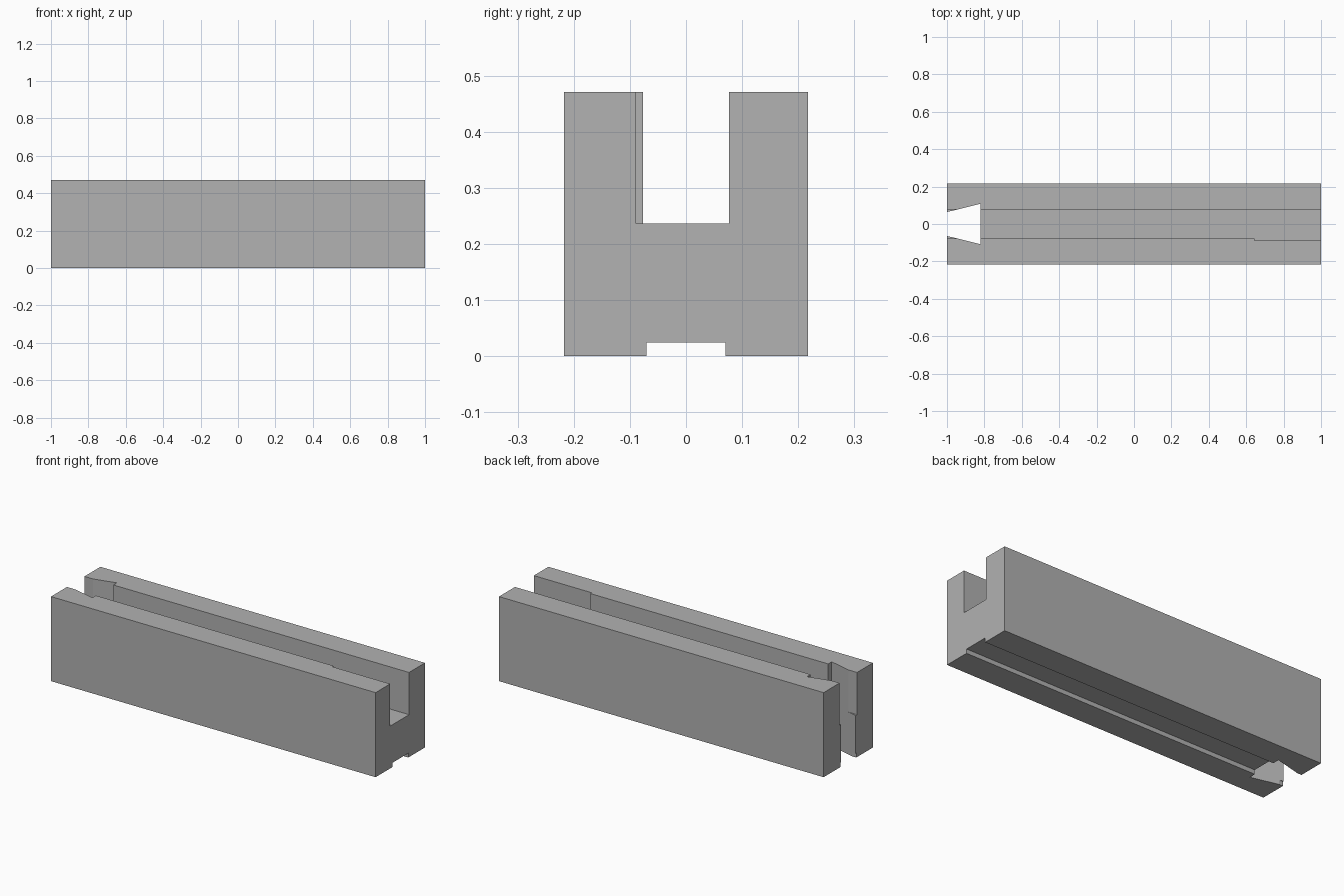
import bpy
import bmesh
from mathutils import Vector

if "Cube" in bpy.data.objects:
    bpy.data.objects.remove(bpy.data.objects["Cube"], do_unlink=True)

HALF_WIDTH, HEIGHT = 0.217, 0.471
SLOT, SLOT_FLOOR = 0.077, 0.236
GROOVE, GROOVE_TOP = 0.07, 0.024


def prism(name, points, sweep):
    """Solid made by sweeping a flat outline along a vector."""
    bm = bmesh.new()
    face = bm.faces.new([bm.verts.new(p) for p in points])
    swept = bmesh.ops.extrude_face_region(bm, geom=[face])["geom"]
    verts = [v for v in swept if isinstance(v, bmesh.types.BMVert)]
    bmesh.ops.translate(bm, verts=verts, vec=Vector(sweep))
    bmesh.ops.recalc_face_normals(bm, faces=bm.faces)
    mesh = bpy.data.meshes.new(name)
    bm.to_mesh(mesh)
    bm.free()
    obj = bpy.data.objects.new(name, mesh)
    bpy.context.collection.objects.link(obj)
    return obj


def cut(target, cutter):
    """Subtract the cutter, then discard it."""
    cutter.hide_render = True
    mod = target.modifiers.new(cutter.name, "BOOLEAN")
    mod.operation, mod.solver, mod.object = "DIFFERENCE", "EXACT", cutter
    bpy.context.view_layer.objects.active = target
    bpy.ops.object.modifier_apply(modifier=mod.name)
    bpy.data.objects.remove(cutter, do_unlink=True)


# Rail body: half section with top slot and bottom groove, mirrored across y
half = [(GROOVE, GROOVE_TOP), (GROOVE, 0), (HALF_WIDTH, 0),
        (HALF_WIDTH, HEIGHT), (SLOT, HEIGHT), (SLOT, SLOT_FLOOR)]
section = half + [(-y, z) for y, z in reversed(half)]
rail = prism("slotted_rail", [(-1, y, z) for y, z in section], (2, 0, 0))

# Shallow widening of the slot's front wall towards the left end
step = [(0.643, -0.089), (1.1, -0.089), (1.1, 0), (0.643, 0)]
cut(rail, prism("slot_step_cutter", [(x, y, SLOT_FLOOR) for x, y in step], (0, 0, 1)))

# Dovetail notch through the right end, flared a little past the end face
dovetail = [(-1.1, -0.039), (-0.822, -0.108), (-0.822, 0.108), (-1.1, 0.039)]
cut(rail, prism("dovetail_cutter", [(x, y, -0.5) for x, y in dovetail], (0, 0, 2)))

# Plain grey finish
grey = bpy.data.materials.new("plain_grey")
grey.use_nodes = True
colour = (0.445, 0.445, 0.445, 1)
grey.diffuse_color = colour
grey.node_tree.nodes["Principled BSDF"].inputs["Base Color"].default_value = colour
rail.data.materials.clear()
rail.data.materials.append(grey)
for poly in rail.data.polygons:
    poly.material_index = 0
